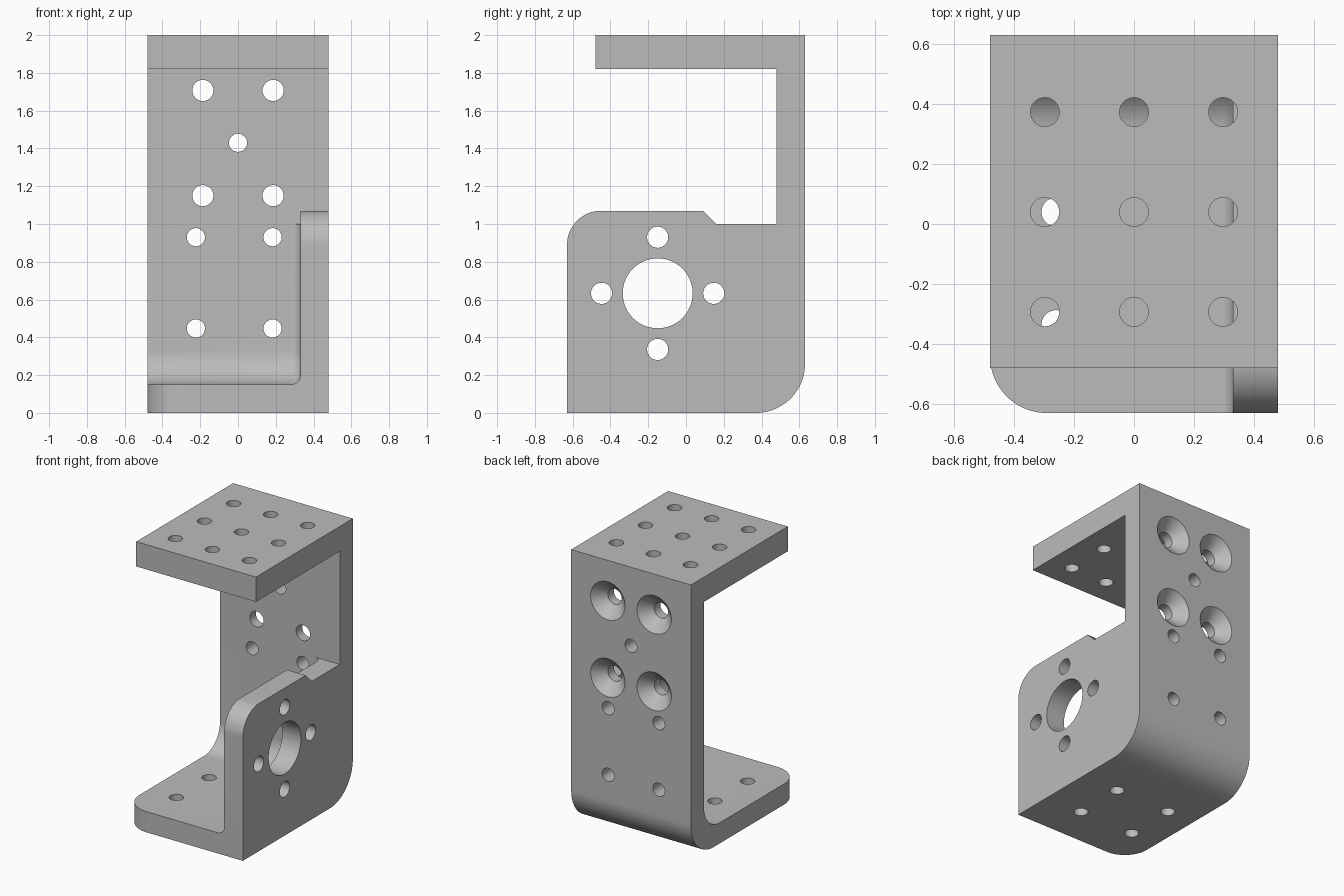
import bpy, bmesh
from math import sin, cos, radians, pi
from mathutils import Vector

old = bpy.data.objects.get("Cube")
if old:
    bpy.data.objects.remove(old, do_unlink=True)

# Overall sizes
W, D, H = 0.48, 0.63, 2.0        # half width, half depth, height
FLOOR, BACK, SIDE, ROOF = 0.15, 0.48, 0.33, 1.82   # inner wall faces


def make_object(name, bm):
    bmesh.ops.recalc_face_normals(bm, faces=bm.faces)
    mesh = bpy.data.meshes.new(name)
    bm.to_mesh(mesh)
    bm.free()
    obj = bpy.data.objects.new(name, mesh)
    bpy.context.collection.objects.link(obj)
    return obj


def arc(cx, cy, r, start, end, n=24):
    steps = [radians(start + (end - start) * i / n) for i in range(n + 1)]
    return [(cx + r * cos(a), cy + r * sin(a)) for a in steps]


def prism(bm, points, offset):
    face = bm.faces.new([bm.verts.new(p) for p in points])
    ext = bmesh.ops.extrude_face_region(bm, geom=[face])
    verts = [v for v in ext["geom"] if isinstance(v, bmesh.types.BMVert)]
    bmesh.ops.translate(bm, verts=verts, vec=offset)


def drill(bm, place, steps, n=40):
    """Stack of rings along an axis; place maps (u, v, depth) to a point."""
    rings = []
    for depth, r in steps:
        rings.append([bm.verts.new(place(r * cos(2 * pi * i / n), r * sin(2 * pi * i / n), depth))
                      for i in range(n)])
    for a, b in zip(rings, rings[1:]):
        for i in range(n):
            j = (i + 1) % n
            bm.faces.new((a[i], a[j], b[j], b[i]))
    bm.faces.new(rings[0])
    bm.faces.new(rings[-1])


def cut(target, cutter):
    cutter.hide_render = True
    mod = target.modifiers.new("cut", "BOOLEAN")
    mod.operation = "DIFFERENCE"
    mod.solver = "EXACT"
    mod.object = cutter
    bpy.context.view_layer.objects.active = target
    bpy.ops.object.modifier_apply(modifier=mod.name)
    bpy.data.objects.remove(cutter, do_unlink=True)


# Bracket body from its side outline
outline = [(-W, H), (-W, ROOF), (BACK, ROOF), (BACK, 1.0), (0.16, 1.0), (0.09, 1.07)]
outline += arc(-D + 0.18, 0.89, 0.18, 90, 180)
outline += [(-D, 0)]
outline += arc(D - 0.26, 0.26, 0.26, -90, 0)
outline += [(D, H)]
bm = bmesh.new()
prism(bm, [(-W, y, z) for y, z in outline], Vector((2 * W, 0, 0)))
bracket = make_object("mounting_bracket", bm)

# Pocket leaving floor, back and one side wall, with filleted inner corners
bm = bmesh.new()
x0, y0, z1 = -1.0, -1.0, 1.5
prism(bm, [(x0, y0, FLOOR), (SIDE, y0, FLOOR), (SIDE, BACK, FLOOR), (x0, BACK, FLOOR)],
      Vector((0, 0, z1 - FLOOR)))


def all_at(edge, axis, value):
    return all(abs(v.co[axis] - value) < 1e-4 for v in edge.verts)


def bevel(edges, r, n):
    bmesh.ops.bevel(bm, geom=edges, offset=r, offset_type="OFFSET", segments=n,
                    profile=0.5, affect="EDGES")


bevel([e for e in bm.edges if all_at(e, 1, BACK) and all_at(e, 2, FLOOR)], 0.18, 16)
bevel([e for e in bm.edges if all_at(e, 0, SIDE)
       and not all_at(e, 1, y0) and not all_at(e, 2, z1)], 0.05, 8)
cut(bracket, make_object("pocket_cutter", bm))

# Rounded free corner of the floor plate
bm = bmesh.new()
corner = arc(-W + 0.19, -D + 0.19, 0.19, 180, 270) + [(-W + 0.19, -1), (-1, -1), (-1, -D + 0.19)]
prism(bm, [(x, y, -0.5) for x, y in corner], Vector((0, 0, 1.5)))
cut(bracket, make_object("corner_cutter", bm))

# Holes
SMALL, LARGE = 0.048, 0.056
bm = bmesh.new()


def hole_z(x, y, lo, hi, r=SMALL):
    drill(bm, lambda u, v, d: (x + u, y + v, d), [(lo, r), (hi, r)])


def hole_y(x, z, steps):
    drill(bm, lambda u, v, d: (x + u, d, z + v), steps)


def hole_x(y, z, r, n=40):
    drill(bm, lambda u, v, d: (d, y + u, z + v), [(0.22, r), (0.6, r)], n)


for x in (-0.297, 0, 0.297):                # top plate grid
    for y in (-0.293, 0.04, 0.373):
        hole_z(x, y, 1.7, 2.1)
for x in (-0.26, 0.183):                    # floor plate
    for y in (-0.335, 0.04):
        hole_z(x, y, -0.1, 0.25)
straight = [(0.4, SMALL), (0.7, SMALL)]
for x in (-0.223, 0.183):                   # back plate, lower set
    for z in (0.447, 0.93):
        hole_y(x, z, straight)
hole_y(0, 1.43, straight)
for x in (-0.186, 0.186):                   # back plate, countersunk set
    for z in (1.15, 1.707):
        hole_y(x, z, [(0.4, LARGE), (D - 0.08, LARGE), (D, 0.138), (0.7, 0.138)])
hole_x(-0.15, 0.633, 0.185, 64)             # side plate bore and bolt circle
for i in range(4):
    a = i * pi / 2
    hole_x(-0.15 + 0.297 * cos(a), 0.633 + 0.297 * sin(a), LARGE)
cut(bracket, make_object("hole_cutter", bm))

# Material and shading
grey = bpy.data.materials.new("machined_grey")
grey.use_nodes = True
colour = (0.5, 0.5, 0.5, 1)
grey.diffuse_color = colour
grey.node_tree.nodes["Principled BSDF"].inputs["Base Color"].default_value = colour
bracket.data.materials.clear()
bracket.data.materials.append(grey)

bpy.ops.object.select_all(action="DESELECT")
bracket.select_set(True)
bpy.context.view_layer.objects.active = bracket
bpy.ops.object.shade_smooth_by_angle(angle=radians(30))
